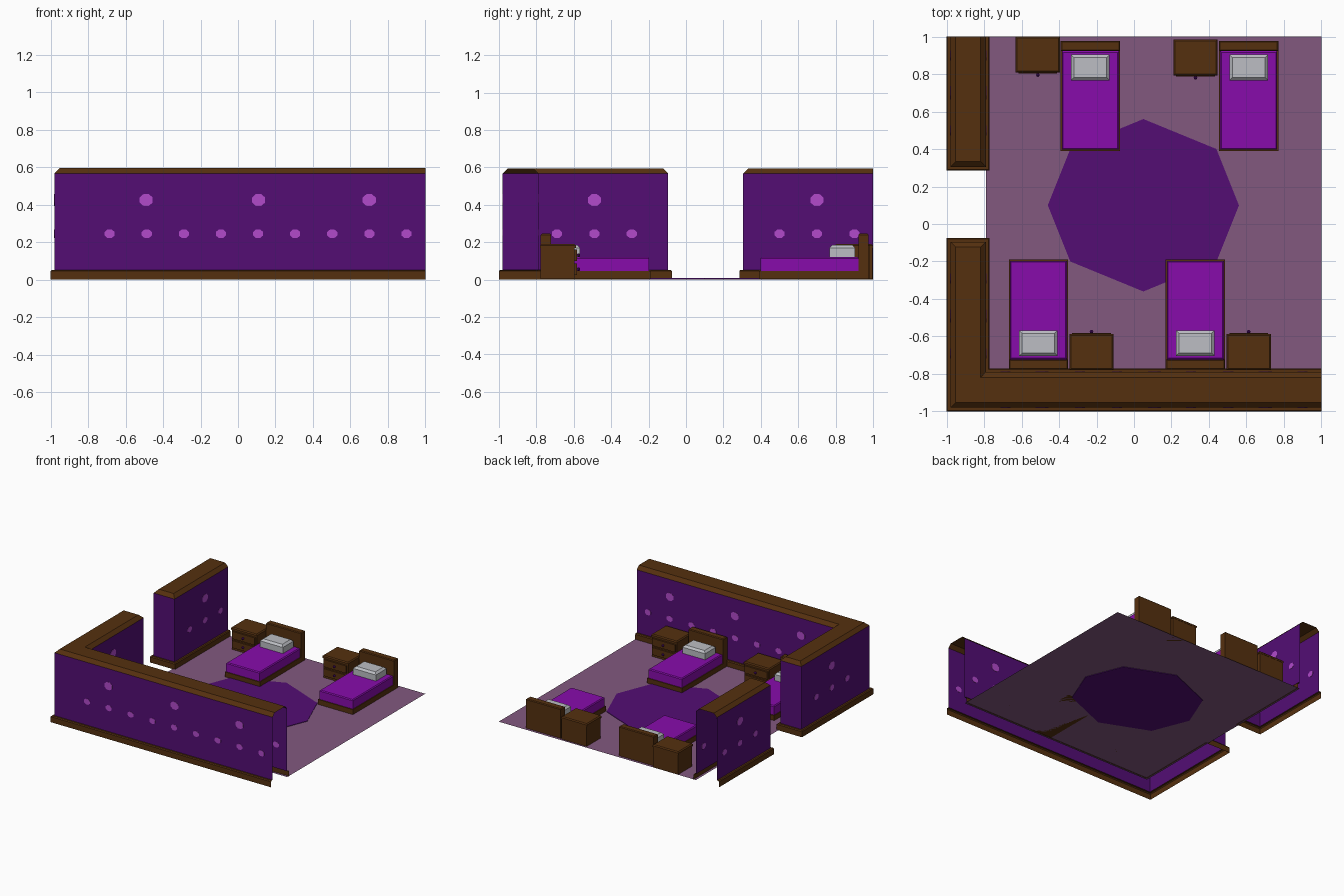
import bpy, bmesh, math
from mathutils import Matrix, Vector

if "Cube" in bpy.data.objects:
    bpy.data.objects.remove(bpy.data.objects["Cube"])


def material(name, hexcode):
    m = bpy.data.materials.new(name)
    srgb = [int(hexcode[i:i + 2], 16) / 255 for i in (0, 2, 4)]
    m.diffuse_color = [c / 12.92 if c <= 0.04045 else ((c + 0.055) / 1.055) ** 2.4 for c in srgb] + [1]
    m.use_nodes = True
    m.node_tree.nodes["Principled BSDF"].inputs["Base Color"].default_value = m.diffuse_color
    return m


BROWN = material("dark wood", "55300F")
WALL = material("deep purple", "530D74")
SPOT = material("orchid spots", "B24ACB")
BED = material("bright purple", "870CAB")
FLOOR = material("dusty mauve", "82587F")
WHITE = material("pale grey", "BCBEC3")


def finish(name, bm, *mats):
    me = bpy.data.meshes.new(name)
    bm.to_mesh(me)
    bm.free()
    for m in mats:
        me.materials.append(m)
    ob = bpy.data.objects.new(name, me)
    bpy.context.collection.objects.link(ob)
    return ob


def box(name, x, y, z, mat, bevel=0.0):
    """Box between (min, max) pairs, with an optional one-step bevel."""
    (x0, x1), (y0, y1), (z0, z1) = [sorted(p) for p in (x, y, z)]
    bm = bmesh.new()
    bmesh.ops.create_cube(bm, size=1, matrix=Matrix.Translation(
        ((x0 + x1) / 2, (y0 + y1) / 2, (z0 + z1) / 2)) @ Matrix.Diagonal((x1 - x0, y1 - y0, z1 - z0, 1)))
    if bevel:
        top = [e for e in bm.edges if all(v.co.z > z1 - 1e-4 for v in e.verts)]
        bmesh.ops.bevel(bm, geom=top, offset=bevel, segments=1, affect='EDGES')
    return finish(name, bm, mat)


# Walls: hollow shells, one profile (outward offset, height) swept along each outline
PROFILE = [(0.02, 0), (0.02, 0.045), (0.014, 0.052), (0, 0.052), (0, 0.567), (-0.028, 0.595)]


def wall(name, path):
    pts = [Vector(p) for p in path]
    normals = []
    for a, b in zip(pts, pts[1:]):
        d = (b - a).normalized()
        normals.append(Vector((-d.y, d.x)))
    miters = [normals[0]] + [a + b for a, b in zip(normals, normals[1:])] + [normals[-1]]
    bm = bmesh.new()
    rows = []
    for off, z in PROFILE:
        rows.append([bm.verts.new((*(p + m * off), z)) for p, m in zip(pts, miters)])
    for k, (lo, hi) in enumerate(zip(rows, rows[1:])):
        for i in range(len(pts) - 1):
            f = bm.faces.new((lo[i], hi[i], hi[i + 1], lo[i + 1]))
            f.material_index = 1 if k == 3 else 0
    bm.faces.new(rows[-1][::-1])
    finish(name, bm, BROWN, WALL)


OUT, INN = -0.98, -0.79
wall("corner_wall", [(1, OUT), (OUT, OUT), (OUT, -0.095), (INN, -0.095), (INN, INN), (1, INN)])
wall("back_left_wall", [(INN, 1), (INN, 0.305), (OUT, 0.305), (OUT, 1)])


# Spots: thin plates showing on both faces of each wall skin
def spots(name, big, small, place):
    bm = bmesh.new()
    for along, z, rx, rz in [(a, 0.425, 0.038, 0.034) for a in big] + [(a, 0.245, 0.029, 0.025) for a in small]:
        for depth in (OUT, INN):
            m = place(along, depth, z) @ Matrix.Rotation(math.pi / 2, 4, 'X') @ Matrix.Diagonal((rx, rz, 1, 1))
            bmesh.ops.create_cone(bm, cap_ends=True, segments=8, radius1=1, radius2=1, depth=0.004,
                                  matrix=m @ Matrix.Rotation(math.pi / 8, 4, 'Z'))
    finish(name, bm, SPOT)


spots("front_wall_spots", (-0.49, 0.11, 0.70), [-0.685 + 0.198 * i for i in range(9)],
      lambda a, d, z: Matrix.Translation((a, d, z)))
spots("left_wall_spots", (-0.49, 0.70), (-0.69, -0.49, -0.29, 0.50, 0.70, 0.90),
      lambda a, d, z: Matrix.Translation((d, a, z)) @ Matrix.Rotation(math.pi / 2, 4, 'Z'))

# Floor sheet
FZ = 0.004
bm = bmesh.new()
bm.faces.new([bm.verts.new((x, y, FZ)) for x, y in ((INN, INN), (1, INN), (1, 1), (INN, 1))])
finish("floor", bm, FLOOR)

# Eight-sided rug
bm = bmesh.new()
ring = [(0.51, 0), (0.39, 0.30), (0, 0.46), (-0.39, 0.30), (-0.51, 0), (-0.39, -0.30), (0, -0.46), (0.39, -0.30)]
face = bm.faces.new([bm.verts.new((0.05 + x, 0.10 + y, 0)) for x, y in ring])
ext = bmesh.ops.extrude_face_region(bm, geom=[face], use_keep_orig=True)
bmesh.ops.translate(bm, vec=(0, 0, 0.008), verts=[g for g in ext["geom"] if isinstance(g, bmesh.types.BMVert)])
bmesh.ops.recalc_face_normals(bm, faces=bm.faces)
finish("rug", bm, WALL)


# Beds: head is the y of the headboard's back, d points from head to foot
def bed(tag, cx, head, d):
    def y(a, b):
        return head + d * a, head + d * b
    w = 0.158
    box(tag + "_headboard", (cx - w, cx + w), y(0, 0.055), (FZ, 0.245), BROWN, 0.006)
    box(tag + "_bed_frame", (cx - w, cx + w), y(0.055, 0.587), (FZ, 0.045), BROWN)
    box(tag + "_mattress", (cx - w + 0.006, cx + w - 0.006), y(0.055, 0.58), (0.045, 0.12), BED, 0.007)
    box(tag + "_pillow", (cx - 0.103, cx + 0.103), y(0.073, 0.21), (0.12, 0.186), WHITE, 0.016)


# Nightstands with two drawers and round knobs
def nightstand(tag, cx, back, d):
    def y(a, b):
        return back + d * a, back + d * b
    w = 0.118
    box(tag + "_nightstand", (cx - w + 0.004, cx + w - 0.004), y(0.002, 0.184), (FZ, 0.168), BROWN)
    box(tag + "_nightstand_top", (cx - w, cx + w), y(0, 0.192), (0.168, 0.189), BROWN, 0.008)
    for i, z in enumerate((0.025, 0.1)):
        part = f"{tag}_drawer_{i + 1}"
        box(part, (cx - 0.103, cx + 0.103), y(0.184, 0.198), (z, z + 0.06), BROWN)
        bm = bmesh.new()
        bmesh.ops.create_icosphere(bm, subdivisions=1, radius=0.011,
                                   matrix=Matrix.Translation((cx, back + d * 0.205, z + 0.03)))
        finish(part + "_knob", bm, WALL)


for tag, bx, nx, head, back, d in (
        ("front_left", -0.51, -0.227, -0.777, -0.78, 1),
        ("front_right", 0.327, 0.612, -0.777, -0.78, 1),
        ("back_left", -0.233, -0.513, 0.977, 1.0, -1),
        ("back_right", 0.612, 0.328, 0.977, 0.985, -1)):
    bed(tag, bx, head, d)
    nightstand(tag, nx, back, d)
